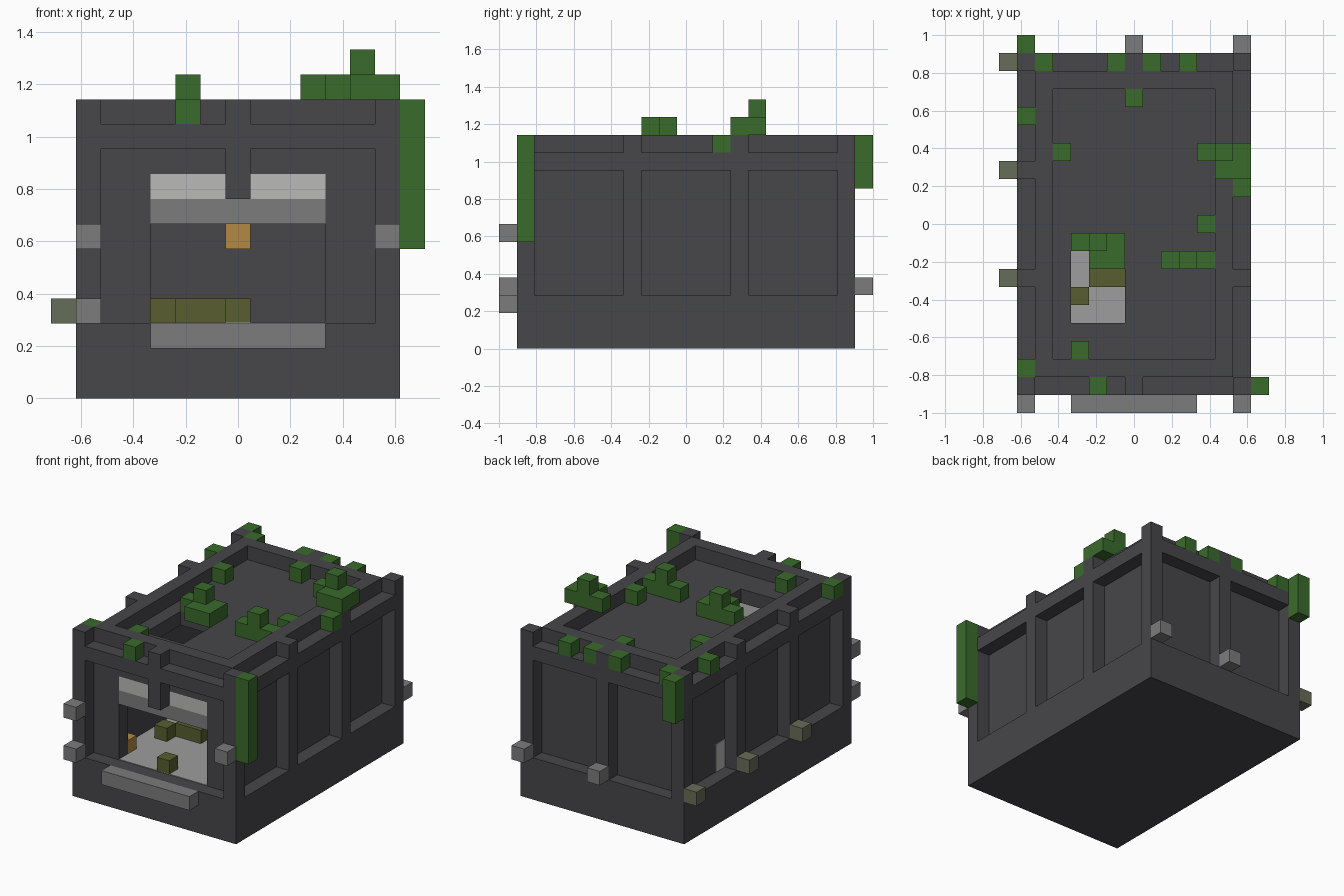
import bpy
import bmesh
from mathutils import Vector

UNIT = 2 / 21                       # edge of one cube cell
ORIGIN = Vector((-7.5, -10.5, 0))   # cell-space corner of the model

if "Cube" in bpy.data.objects:
    bpy.data.objects.remove(bpy.data.objects["Cube"], do_unlink=True)


def make_material(name, red, green, blue):
    material = bpy.data.materials.new(name)
    material.use_nodes = True
    colour = (red, green, blue, 1)
    material.diffuse_color = colour
    shader = material.node_tree.nodes["Principled BSDF"]
    shader.inputs["Base Color"].default_value = colour
    shader.inputs["Roughness"].default_value = 0.9
    return material


charcoal = make_material("charcoal stone", .063, .061, .068)
grey = make_material("grey stone", .2, .2, .2)
pale_grey = make_material("pale grey floor", .34, .34, .34)
light_grey = make_material("light grey", .49, .49, .48)
leaf = make_material("leaf green", .042, .147, .025)
olive = make_material("olive moss", .098, .114, .03)
mossy_grey = make_material("mossy grey stone", .136, .15, .098)
amber = make_material("amber", .45, .25, .055)


def blocks(name, material, *spans):
    """One object of boxes; each span is a start cell and a size in cells."""
    bm = bmesh.new()
    for start, size in spans:
        start, size = Vector(start), Vector(size)
        cube = bmesh.ops.create_cube(bm, size=1)
        for vert in cube["verts"]:
            offset = vert.co + Vector((.5, .5, .5))
            vert.co = (ORIGIN + start + offset * size) * UNIT
    mesh = bpy.data.meshes.new(name)
    bm.to_mesh(mesh)
    bm.free()
    mesh.materials.append(material)
    part = bpy.data.objects.new(name, mesh)
    bpy.context.collection.objects.link(part)
    return part


def cells(name, material, level, places, height=1):
    """Single-cell columns sharing the same level."""
    spans = [((x, y, level), (1, 1, height)) for x, y in places]
    return blocks(name, material, *spans)


# Plinth and interior floor
blocks("plinth", charcoal, ((1, 1, 0), (13, 19, 3)))
blocks("interior_floor", pale_grey, ((3, 3, 3), (9, 15, .05)),
       ((4, 2, 3), (7, 1, .05)))

# Walls, with the wide opening left in the front
for side, x in (("right", 2), ("left", 12)):
    blocks(side + "_wall", charcoal, ((x, 2, 3), (1, 17, 7)))
blocks("back_wall", charcoal, ((3, 18, 3), (9, 1, 7)))
blocks("front_wall", charcoal, ((3, 2, 3), (1, 1, 7)), ((11, 2, 3), (1, 1, 7)),
       ((4, 2, 9), (7, 1, 1)))
blocks("opening_lintel", grey, ((4, 2, 7), (7, 1, 1)))
blocks("opening_shade", light_grey, ((4, 2, 8), (7, 1, 1)))

# Posts around the outside, continued above the ledge
corners = [(x, y) for x in (1, 13) for y in (1, 19)]
side_posts = [(x, y) for x in (1, 13) for y in (7, 13)]
full_posts = corners + side_posts + [(7, 19)]
cells("wall_posts", charcoal, 3, full_posts, 7)
cells("front_hanging_post", charcoal, 8, [(7, 1)], 2)
cells("post_tops", charcoal, 11, full_posts + [(7, 1)])

# Roof slab with a broken hole, and raised parapet
blocks("roof", charcoal, ((1, 1, 10), (13, 4, 1)), ((1, 9, 10), (13, 11, 1)),
       ((1, 5, 10), (3, 4, 1)), ((7, 5, 10), (7, 4, 1)))
blocks("parapet", charcoal, ((2, 2, 11), (11, 1, 1)), ((2, 18, 11), (11, 1, 1)),
       ((2, 3, 11), (1, 15, 1)), ((12, 3, 11), (1, 15, 1)))

# Stone pieces sticking out of the walls
blocks("front_step", grey, ((4, 0, 2), (7, 1, 1)))
cells("front_upper_studs", grey, 6, [(1, 0), (13, 0)])
cells("lower_studs", grey, 3, [(1, 0), (7, 20), (13, 20)])
cells("mossy_studs", mossy_grey, 3, [(0, 7), (0, 13), (0, 19)])
blocks("side_wall_patch", light_grey, ((1.95, 14, 3), (.05, 1, 2)))

# Interior rubble and lamps
cells("moss_rubble", olive, 3, [(7, 2), (4, 6), (5, 7), (6, 7)])
cells("back_lamp", amber, 6, [(7, 17)])
cells("floor_lamp", amber, 3, [(3, 3)])

# Plants on the ledge, the roof and down two corners
cells("ledge_plants", leaf, 11, [(1, 2), (1, 16), (5, 1), (13, 12)]
      + [(x, 19) for x in (2, 6, 8, 10)])
cells("roof_plants", leaf, 11, [(7, 17), (3, 14), (11, 10), (4, 3)])
blocks("roof_hedge", leaf, ((9, 8, 11), (3, 1, 1)), ((10, 8, 12), (1, 1, 1)))
blocks("hole_bush", leaf, ((4, 9, 11), (3, 1, 1)), ((5, 8, 11), (2, 1, 1)),
       ((5, 9, 12), (1, 1, 1)))
blocks("parapet_bush", leaf, ((11, 14, 12), (3, 1, 1)), ((12, 13, 12), (2, 1, 1)),
       ((12, 14, 13), (1, 1, 1)))
cells("front_corner_vine", leaf, 6, [(14, 1)], 6)
cells("back_corner_vine", leaf, 9, [(1, 20)], 3)
